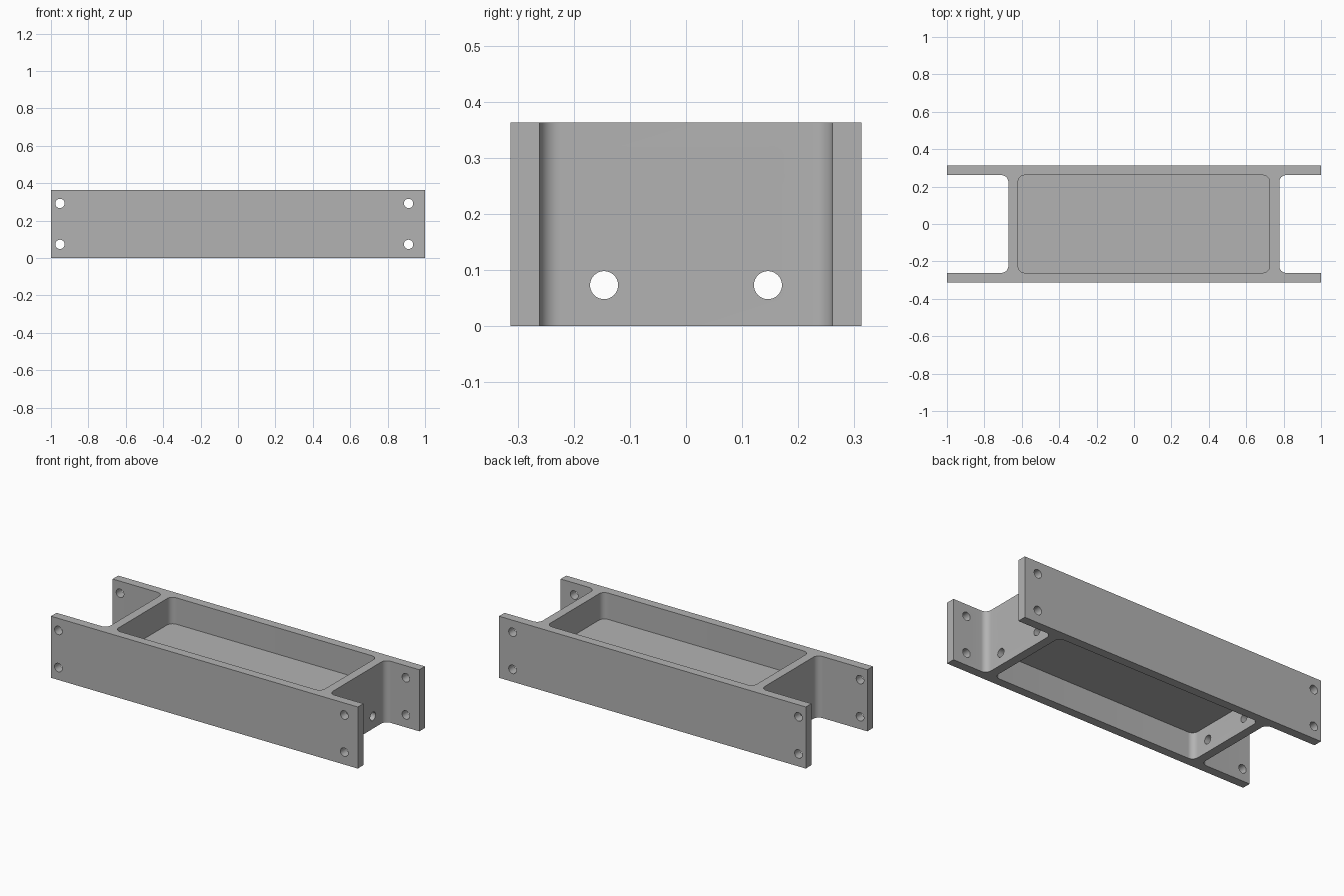
import bpy, bmesh
from math import sin, cos, pi, radians
from mathutils import Matrix

if "Cube" in bpy.data.objects:
    bpy.data.objects.remove(bpy.data.objects["Cube"], do_unlink=True)

HEIGHT, HALF_Y, WALL = 0.363, 0.313, 0.052
INNER_Y = HALF_Y - WALL
FILLET, HOLE_R = 0.036, 0.025
POCKET = (-0.62, 0.725)
HOLE_Z = (0.073, 0.292)

steel = bpy.data.materials.new("plain grey")
steel.use_nodes = True
grey = (0.45, 0.45, 0.45, 1)
steel.diffuse_color = grey
steel.node_tree.nodes["Principled BSDF"].inputs["Base Color"].default_value = grey


def finish(name, bm):
    bmesh.ops.recalc_face_normals(bm, faces=bm.faces)
    mesh = bpy.data.meshes.new(name)
    bm.to_mesh(mesh)
    bm.free()
    mesh.materials.append(steel)
    obj = bpy.data.objects.new(name, mesh)
    bpy.context.collection.objects.link(obj)
    return obj


def rounded_block(name, x0, x1, y, z0, z1, r=0.0):
    """Upright block with rounded vertical corners."""
    points = []
    for i, (sx, sy) in enumerate([(1, 1), (0, 1), (0, -1), (1, -1)]):
        cx = x1 - r if sx else x0 + r
        cy = sy * (y - r)
        steps = 10 if r else 0
        for k in range(steps + 1):
            a = pi / 2 * (i + k / max(steps, 1))
            points.append((cx + r * cos(a), cy + r * sin(a), z0))
    bm = bmesh.new()
    face = bm.faces.new([bm.verts.new(p) for p in points])
    new = bmesh.ops.extrude_face_region(bm, geom=[face])["geom"]
    bmesh.ops.translate(bm, vec=(0, 0, z1 - z0),
                        verts=[v for v in new if isinstance(v, bmesh.types.BMVert)])
    return finish(name, bm)


def drill(name, axis, centre, length):
    bm = bmesh.new()
    bmesh.ops.create_cone(bm, cap_ends=True, segments=40, radius1=HOLE_R,
                          radius2=HOLE_R, depth=length)
    bm.transform(Matrix.Translation(centre) @ Matrix.Rotation(pi / 2, 4, axis))
    return finish(name, bm)


# Solid body
body = rounded_block("bracket_frame", -1, 1, HALF_Y, 0, HEIGHT)

# Open bays at both ends, running past the body so only inner corners are round
cutters = [
    rounded_block("left_bay_cutter", POCKET[1] + WALL, 1.3, INNER_Y, -0.1, 0.5, FILLET),
    rounded_block("right_bay_cutter", -1.3, POCKET[0] - WALL, INNER_Y, -0.1, 0.5, FILLET),
]

# Pockets above and below the central web
web_low, web_high = (HEIGHT - WALL) / 2, (HEIGHT + WALL) / 2
for name, z0, z1 in (("upper", web_high, 0.5), ("lower", -0.1, web_low)):
    cutters.append(rounded_block(name + "_pocket_cutter", *POCKET, INNER_Y, z0, z1, FILLET))

# Bolt holes through the side plates and the end walls
for z in HOLE_Z:
    for x in (-0.952, 0.912):
        cutters.append(drill("plate_hole_cutter", "X", (x, 0, z), 1))
    for y in (-0.146, 0.146):
        cutters.append(drill("wall_hole_cutter", "Y", (0, y, z), 1.8))

bpy.context.view_layer.objects.active = body
body.select_set(True)
for cutter in cutters:
    cutter.hide_render = True
    mod = body.modifiers.new("cut", "BOOLEAN")
    mod.operation, mod.solver, mod.object = "DIFFERENCE", "EXACT", cutter
    bpy.ops.object.modifier_apply(modifier=mod.name)
for cutter in cutters:
    bpy.data.objects.remove(cutter, do_unlink=True)

bpy.ops.object.shade_smooth_by_angle(angle=radians(30))
